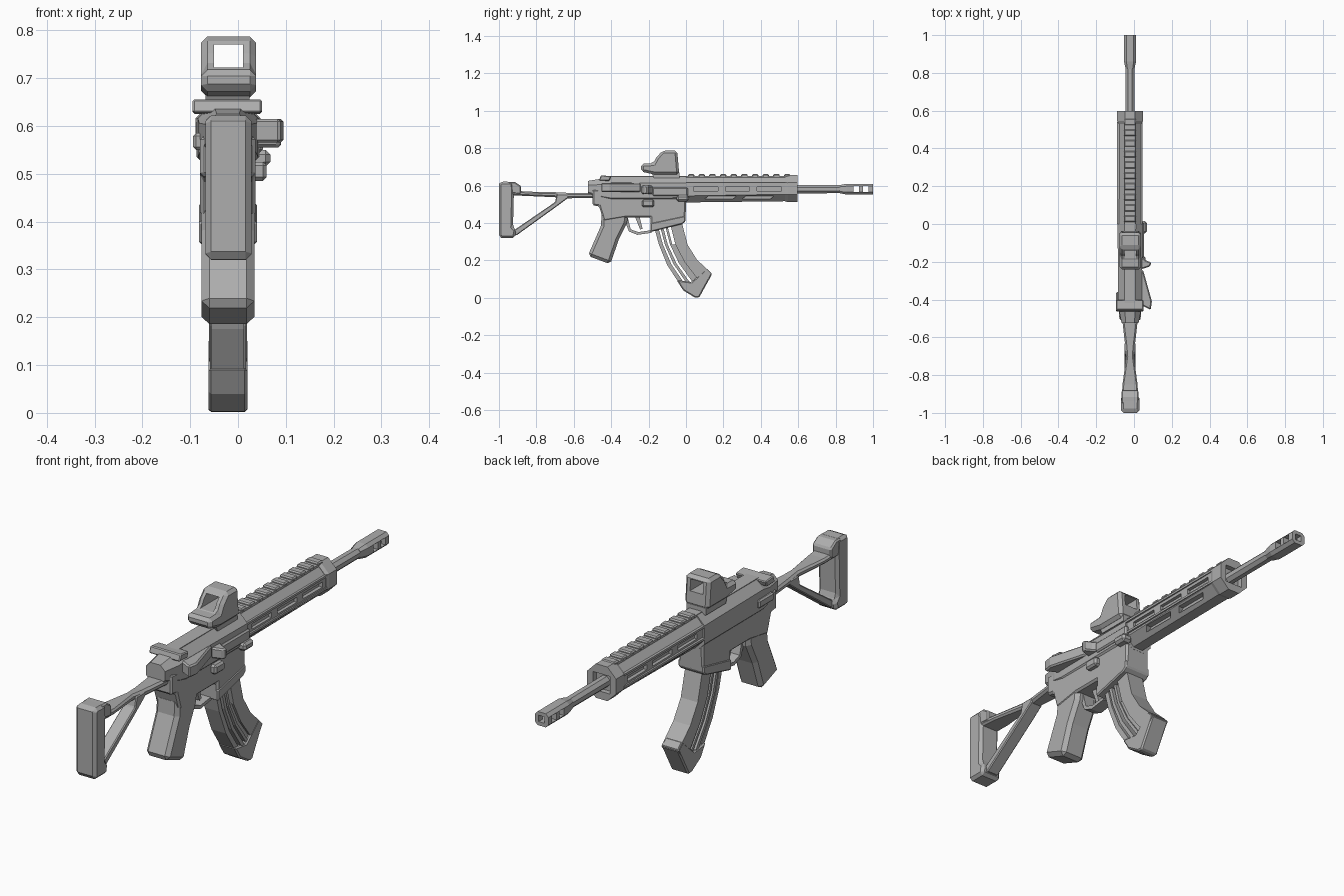
import bpy, bmesh, math
from mathutils import Vector

CX = -0.021  # centre plane of the body
grey = bpy.data.materials.new("grey metal")
grey.diffuse_color = (0.42, 0.42, 0.42, 1)


def finish(name, bm, bevel=0.0):
    bmesh.ops.recalc_face_normals(bm, faces=bm.faces)
    me = bpy.data.meshes.new(name)
    bm.to_mesh(me)
    bm.free()
    me.materials.append(grey)
    ob = bpy.data.objects.new(name, me)
    bpy.context.collection.objects.link(ob)
    if bevel:
        m = ob.modifiers.new("bevel", 'BEVEL')
        m.width, m.segments, m.limit_method = bevel, 1, 'ANGLE'
        m.angle_limit = math.radians(40)
    return ob


def prism(name, pts, x0, x1, bevel=0.0):
    """Side profile of (y, z) points, extruded from x0 to x1."""
    bm = bmesh.new()
    f = bm.faces.new([bm.verts.new((x0, y, z)) for y, z in pts])
    r = bmesh.ops.extrude_face_region(bm, geom=[f])
    for v in r["geom"]:
        if isinstance(v, bmesh.types.BMVert):
            v.co.x = x1
    return finish(name, bm, bevel)


def box(name, x, y, z, bevel=0.0):
    return prism(name, [(y[0], z[0]), (y[1], z[0]), (y[1], z[1]), (y[0], z[1])], x[0], x[1], bevel)


def loft(name, rings, sides=8, chamfer=0.3):
    """Chamfered sections along y; ring = (y, half width, z low, z high)."""
    bm = bmesh.new()
    loops = []
    for y, w, z0, z1 in rings:
        c = chamfer * min(2 * w, z1 - z0)
        sec = [(-w + c, z0), (w - c, z0), (w, z0 + c), (w, z1 - c),
               (w - c, z1), (-w + c, z1), (-w, z1 - c), (-w, z0 + c)]
        loops.append([bm.verts.new((CX + x, y, z)) for x, z in sec])
    for a, b in zip(loops, loops[1:]):
        for i in range(sides):
            j = (i + 1) % sides
            bm.faces.new((a[i], a[j], b[j], b[i]))
    bm.faces.new(loops[0])
    bm.faces.new(loops[-1])
    return finish(name, bm)


def cut(ob, cutters):
    for c in cutters:
        c.hide_render = True
        c.hide_viewport = True
        m = ob.modifiers.new("cut", 'BOOLEAN')
        m.operation, m.object, m.solver = 'DIFFERENCE', c, 'EXACT'


# barrel and muzzle brake with windows
loft("barrel", [(0.5, 0.023, 0.558, 0.605), (0.86, 0.023, 0.56, 0.603)])
brake = loft("muzzle_brake", [(0.82, 0.023, 0.56, 0.603), (0.86, 0.032, 0.552, 0.61),
                              (1.0, 0.032, 0.552, 0.61)], chamfer=0.22)
cut(brake, [box("brake_window_cutter", (-0.2, 0.2), (y, y + 0.03), (0.566, 0.597))
            for y in (0.895, 0.945)]
    + [box("bore_cutter", (CX - 0.014, CX + 0.014), (0.96, 1.1), (0.568, 0.595))])

# handguard with recessed side and lower slots
guard = loft("handguard", [(-0.03, 0.058, 0.51, 0.65), (0.55, 0.062, 0.517, 0.648)])
slots = []
for side in (-1, 1):
    x = CX + side * 0.06
    for y in (0.04, 0.21, 0.38):
        slots.append(box("side_slot_cutter", (x - 0.014, x + 0.014), (y, y + 0.13), (0.572, 0.594)))
    for y in (0.1, 0.3):
        slots.append(prism("lower_slot_cutter", [(y, 0.528), (y + 0.15, 0.528),
                     (y + 0.17, 0.545), (y + 0.02, 0.545)], x - 0.028, x + 0.014))
cut(guard, slots)
collar = loft("handguard_collar", [(0.53, 0.063, 0.516, 0.65), (0.545, 0.068, 0.512, 0.657),
                                   (0.597, 0.068, 0.512, 0.657)])
cut(collar, [box("collar_recess_cutter", (CX - 0.04, CX + 0.04), (0.575, 0.7), (0.545, 0.62))])
for side in (-1, 1):
    for z in (0.555, 0.607):
        x = CX + side * 0.06
        box("guard_side_strip", (x - 0.008, x + 0.006), (0.0, 0.54), (z, z + 0.009))

# top rail with low teeth
box("top_rail", (CX - 0.03, CX + 0.03), (-0.42, 0.58), (0.63, 0.652))
for i in range(10):
    y = 0.01 + i * 0.057
    box("rail_tooth", (CX - 0.032, CX + 0.032), (y, y + 0.035), (0.645, 0.661), 0.005)

# receiver
loft("upper_receiver", [(-0.525, 0.045, 0.545, 0.625), (-0.45, 0.06, 0.51, 0.638),
                        (-0.40, 0.063, 0.50, 0.65), (0.0, 0.066, 0.50, 0.65)], chamfer=0.27)
prism("lower_receiver", [(-0.50, 0.58), (-0.50, 0.495), (-0.465, 0.49), (-0.44, 0.41), (-0.32, 0.43),
      (-0.19, 0.43), (-0.19, 0.352), (-0.02, 0.395), (-0.002, 0.41), (0.0, 0.56)],
      CX - 0.058, CX + 0.058, 0.008)
prism("magazine_well_lip", [(-0.19, 0.40), (-0.19, 0.352), (-0.02, 0.395), (-0.002, 0.41), (-0.002, 0.44)],
      CX - 0.061, CX + 0.061, 0.005)

# grip
prism("grip", [(-0.45, 0.46), (-0.455, 0.385), (-0.525, 0.225), (-0.405, 0.18), (-0.36, 0.31),
               (-0.315, 0.40), (-0.31, 0.46)], CX - 0.055, CX + 0.055, 0.016)

# trigger and guard loop
prism("trigger_guard", [(-0.33, 0.42), (-0.305, 0.355), (-0.26, 0.337), (-0.185, 0.348), (-0.185, 0.362),
                        (-0.255, 0.352), (-0.295, 0.366), (-0.312, 0.43)], CX - 0.025, CX + 0.025)
prism("trigger", [(-0.275, 0.44), (-0.245, 0.365), (-0.232, 0.37), (-0.25, 0.44)], CX - 0.012, CX + 0.012)

# charging handle and controls on the right side
prism("charging_handle", [(-0.465, 0.628), (-0.41, 0.625), (-0.40, 0.65), (-0.455, 0.656)], -0.095, 0.05, 0.004)


def plan(name, pts, z0, z1):
    """Plan shape of (x, y) points between two heights."""
    bm = bmesh.new()
    f = bm.faces.new([bm.verts.new((x, y, z0)) for x, y in pts])
    r = bmesh.ops.extrude_face_region(bm, geom=[f])
    for v in r["geom"]:
        if isinstance(v, bmesh.types.BMVert):
            v.co.z = z1
    return finish(name, bm, 0.006)


plan("right_deflector", [(0.02, -0.22), (0.05, -0.25), (0.095, -0.41), (0.088, -0.455), (0.02, -0.42)], 0.565, 0.615)
plan("forward_knob", [(0.02, -0.16), (0.06, -0.19), (0.092, -0.205), (0.085, -0.225), (0.02, -0.245)], 0.555, 0.60)
box("ejection_cover", (0.02, 0.052), (-0.18, 0.01), (0.545, 0.59), 0.006)
box("bolt_catch", (0.02, 0.068), (-0.05, 0.015), (0.515, 0.55), 0.01)
box("magazine_button", (0.02, 0.06), (-0.235, -0.17), (0.485, 0.525), 0.008)
box("left_catch", (-0.094, -0.07), (-0.46, -0.36), (0.55, 0.585), 0.006)

# reflex sight with a window through the hood
sight = prism("sight_body", [(-0.24, 0.675), (-0.24, 0.717), (-0.175, 0.72), (-0.158, 0.752), (-0.125, 0.787),
                             (-0.047, 0.787), (-0.036, 0.66), (-0.17, 0.66)], -0.077, 0.038, 0.013)
cut(sight, [box("sight_window_cutter", (-0.05, 0.01), (-0.3, 0.1), (0.722, 0.77))])
prism("sight_mount", [(-0.17, 0.64), (-0.036, 0.64), (-0.036, 0.67), (-0.19, 0.68)], -0.068, 0.024)

# curved magazine: strips between a rear curve and a front curve
rear = [(-0.175, 0.42), (-0.165, 0.36), (-0.145, 0.285), (-0.10, 0.175), (-0.015, 0.045), (0.05, 0.003)]
front = [(-0.025, 0.46), (-0.02, 0.395), (0.008, 0.285), (0.058, 0.205), (0.10, 0.165), (0.138, 0.128)]


def strip(name, a, b, first, last, w):
    at = lambda i, t: tuple(Vector(rear[i]).lerp(Vector(front[i]), t))
    ids = range(first, last)
    prism(name, [at(i, a) for i in ids] + [at(i, b) for i in reversed(ids)], CX - w, CX + w)


strip("magazine_front", 0.58, 1.0, 0, 6, 0.04)
strip("magazine_rear_rib", 0.0, 0.14, 0, 6, 0.034)
strip("magazine_middle_rib", 0.21, 0.31, 0, 6, 0.038)
strip("magazine_inner_rib", 0.39, 0.47, 0, 6, 0.036)
strip("magazine_spine", 0.46, 0.60, 2, 6, 0.03)
prism("magazine_foot", [(-0.05, 0.095), (-0.015, 0.04), (0.045, 0.003), (0.07, 0.001), (0.14, 0.128),
                        (0.11, 0.158), (0.03, 0.085)], CX - 0.041, CX + 0.041, 0.006)

# skeleton stock: butt, tube and diagonal strut
prism("butt_plate", [(-1.0, 0.325), (-0.985, 0.32), (-0.915, 0.32), (-0.908, 0.36), (-0.925, 0.38),
                     (-0.92, 0.57), (-0.925, 0.62), (-0.99, 0.622), (-1.0, 0.61)], -0.068, 0.028, 0.012)
prism("stock_cheek", [(-0.95, 0.56), (-0.882, 0.553), (-0.882, 0.598), (-0.915, 0.62), (-0.95, 0.62)],
      -0.066, 0.024, 0.006)
loft("stock_tube", [(-0.93, 0.044, 0.548, 0.575), (-0.85, 0.04, 0.545, 0.568), (-0.70, 0.02, 0.538, 0.565),
                    (-0.64, 0.026, 0.532, 0.562), (-0.50, 0.042, 0.535, 0.562)])
prism("stock_strut", [(-0.925, 0.335), (-0.905, 0.335), (-0.69, 0.49), (-0.63, 0.535), (-0.63, 0.555),
                      (-0.69, 0.555), (-0.70, 0.512), (-0.925, 0.358)], CX - 0.028, CX + 0.028, 0.004)
